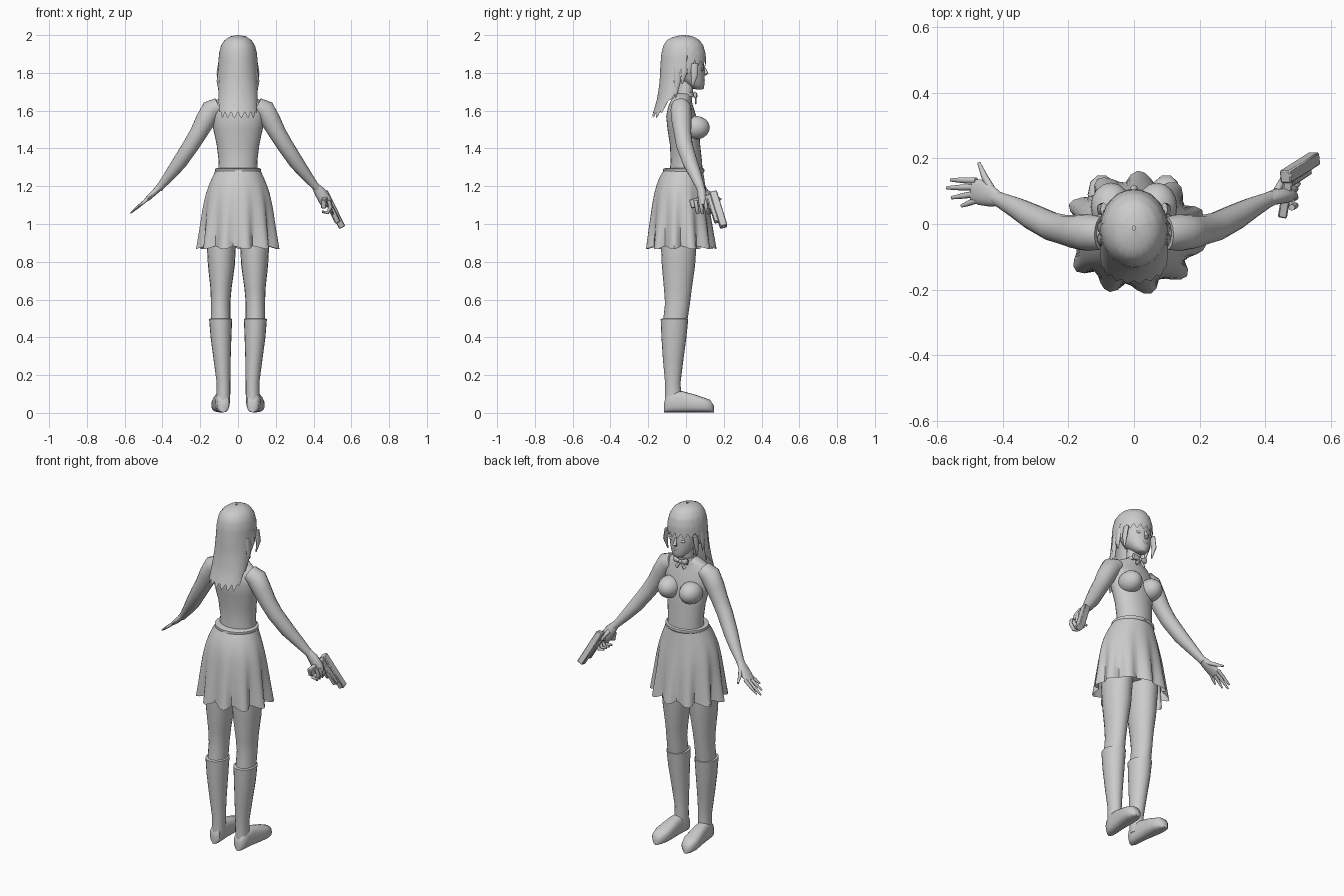
import bpy, bmesh, math
from mathutils import Vector

grey = bpy.data.materials.new("plain_grey")
grey.diffuse_color = (0.6, 0.6, 0.6, 1)
X, Y, Z = Vector((1, 0, 0)), Vector((0, 1, 0)), Vector((0, 0, 1))


def finish(name, bm, angle=50):
    bmesh.ops.recalc_face_normals(bm, faces=bm.faces[:])
    me = bpy.data.meshes.new(name)
    bm.to_mesh(me)
    bm.free()
    ob = bpy.data.objects.new(name, me)
    bpy.context.collection.objects.link(ob)
    me.materials.append(grey)
    bpy.ops.object.select_all(action='DESELECT')
    ob.select_set(True)
    bpy.context.view_layer.objects.active = ob
    bpy.ops.object.shade_smooth_by_angle(angle=math.radians(angle))
    return ob


def skin(name, rows, caps=True, angle=50):
    """Bridge closed rings of points."""
    bm = bmesh.new()
    vs = [[bm.verts.new(p) for p in r] for r in rows]
    n = len(vs[0])
    for a, b in zip(vs, vs[1:]):
        for i in range(n):
            j = (i + 1) % n
            bm.faces.new((a[i], a[j], b[j], b[i]))
    if caps:
        bm.faces.new(vs[0])
        bm.faces.new(vs[-1])
    return finish(name, bm, angle)


def tube(name, pts, up=Y, axes=None, n=16, power=1.0):
    """Points are (x, y, z, half width, half depth); axes fixes the ring plane."""
    cs = [Vector(p[:3]) for p in pts]
    rows = []
    for k, p in enumerate(pts):
        if axes:
            side, top = axes
        else:
            t = (cs[min(k + 1, len(cs) - 1)] - cs[max(k - 1, 0)]).normalized()
            side = t.cross(up).normalized()
            top = side.cross(t)
        row = []
        for i in range(n):
            a = math.tau * i / n
            c, s = math.cos(a), math.sin(a)
            c = math.copysign(abs(c) ** power, c)
            s = math.copysign(abs(s) ** power, s)
            row.append(cs[k] + side * (c * p[3]) + top * (s * p[4]))
        rows.append(row)
    return skin(name, rows)


def ball(name, loc, size):
    bm = bmesh.new()
    bmesh.ops.create_uvsphere(bm, u_segments=16, v_segments=10, radius=1)
    for v in bm.verts:
        v.co = Vector(loc) + Vector([c * s for c, s in zip(v.co, size)])
    return finish(name, bm)


def table(rows, z):
    """Interpolate a table whose first column falls in height."""
    for a, b in zip(rows, rows[1:]):
        if z >= b[0]:
            f = (a[0] - z) / (a[0] - b[0])
            return [p + (q - p) * f for p, q in zip(a, b)]
    return rows[-1]


def beam(name, start, end, up, w, h):
    """Square-edged bar between two points."""
    s, e = Vector(start), Vector(end)
    t = (e - s).normalized()
    side = t.cross(Vector(up)).normalized()
    top = side.cross(t)
    rows = [[c + side * i * w + top * j * h for i, j in ((1, 1), (1, -1), (-1, -1), (-1, 1))]
            for c in (s, e)]
    ob = skin(name, rows, angle=30)
    m = ob.modifiers.new("edges", 'BEVEL')
    m.width = 0.004
    return ob


# torso, neck and head
tube("torso", [(0, 0, 1.24, .108, .09), (0, .002, 1.33, .102, .083), (0, -.005, 1.42, .113, .08),
               (0, -.014, 1.5, .13, .084), (0, -.025, 1.57, .142, .08), (0, -.028, 1.62, .142, .067),
               (0, -.025, 1.66, .11, .052), (0, -.012, 1.69, .05, .042)], axes=(X, Y), n=28)
tube("neck", [(0, -.015, 1.64, .052, .045), (0, -.005, 1.69, .04, .04), (0, .005, 1.78, .04, .042)],
     axes=(X, Y))
tube("head", [(0, .072, 1.712, .012, .014), (0, .062, 1.718, .03, .032), (0, .048, 1.74, .05, .05),
              (0, .025, 1.775, .07, .073), (0, .012, 1.82, .082, .086), (0, .002, 1.88, .088, .092),
              (0, -.01, 1.94, .07, .08), (0, -.015, 1.97, .03, .04)], axes=(X, Y), n=24)
tube("nose", [(0, .092, 1.835, .005, .006), (0, .103, 1.81, .009, .01), (0, .107, 1.797, .012, .012),
              (0, .097, 1.785, .008, .006)], axes=(X, Y), n=8)
ball("lips", (0, .092, 1.762), (.02, .008, .007))

# hair: dome and long back fall, cut to a jagged hem
HAIR = [(2.0, .004, -.02, -.005), (1.994, .04, -.06, .035), (1.975, .07, -.1, .07),
        (1.945, .09, -.12, .092), (1.9, .101, -.131, .104), (1.83, .105, -.136, .107),
        (1.75, .104, -.14, .06), (1.66, .104, -.153, 0), (1.56, .107, -.183, -.04)]
N = 72
hems = []
for i in range(N):
    s = math.sin(math.tau * i / N)
    jag = (0, .5, 1, .35)[i % 4]
    if s > .45:
        hems.append(1.835 + .03 * jag)
    elif s > .1:
        hems.append(1.79 + .03 * jag)
    else:
        hems.append(1.56 + .035 * jag + max(0, s + .5) * .2)
rows = []
for k in range(19):
    row = []
    for i in range(N):
        a = math.tau * i / N
        f = k / 18
        z = 2.0 - (2.0 - hems[i]) * (f ** 1.6)
        _, rx, yb, yf = table(HAIR, z)
        row.append((rx * math.cos(a), (yb + yf) / 2 + (yf - yb) / 2 * math.sin(a), z))
    rows.append(row)
skin("hair", rows, caps=False)

# pleated skirt with waistband
SKIRT = [(1.285, .118, -.118, .09), (1.25, .135, -.14, .095), (1.18, .164, -.165, .105),
         (1.1, .181, -.178, .118), (.99, .192, -.19, .132), (.875, .203, -.2, .145)]
rows = []
for k in range(11):
    z = 1.285 - .041 * k
    _, rx, yb, yf = table(SKIRT, z)
    row = []
    for i in range(66):
        a = math.tau * i / 66
        fold = (-1, -.7, .1, .8, 1, .3)[i % 6]
        r = 1 + .1 * (k / 10) ** 1.5 * fold
        zz = z - .008 * (k / 10) * fold
        row.append((rx * r * math.cos(a), (yb + yf) / 2 + (yf - yb) / 2 * r * math.sin(a), zz))
    rows.append(row)
skin("skirt", rows, caps=False)
tube("waistband", [(0, -.012, 1.272, .117, .103), (0, -.012, 1.28, .123, .11),
                   (0, -.012, 1.292, .121, .108), (0, -.01, 1.297, .108, .096)], axes=(X, Y), n=28)
tube("pelvis", [(0, -.02, 1.27, .1, .085), (0, -.03, 1.12, .155, .11), (0, -.03, 1.0, .14, .1),
                (0, -.03, .95, .06, .06)], axes=(X, Y), n=24)

# neck bow and collar
tube("collar", [(0, -.008, 1.675, .055, .05), (0, -.003, 1.695, .047, .046)], axes=(X, Y))
ball("bow_knot", (0, .05, 1.677), (.011, .011, .011))

for s, tag in ((1, "right"), (-1, "left")):
    # face and neck details
    ball(tag + "_eye", (s * .036, .085, 1.818), (.018, .007, .008))
    tube(tag + "_bow_loop", [(0, .05, 1.677, .004, .007), (s * .022, .053, 1.68, .008, .014),
                             (s * .044, .048, 1.684, .008, .019)], axes=(Y, Z), n=8)
    tube(tag + "_bow_tail", [(0, .05, 1.677, .005, .004), (s * .028, .052, 1.64, .011, .004)], n=8)
    # side locks
    for k, (y, top, tip) in enumerate(((.045, 1.85, 1.725), (-.01, 1.87, 1.74), (-.045, 1.84, 1.67))):
        tube(f"{tag}_lock_{k}", [(s * .092, y, top, .01, .02), (s * .102, y, (top + tip) / 2, .011, .018),
                                 (s * .095, y - .01, tip, .002, .003)], axes=(X, Y), n=8)
    # bust
    ball(tag + "_breast", (s * .07, .052, 1.51), (.062, .074, .062))

    # legs, tall boots and shoes
    tube(tag + "_leg", [(s * .083, -.035, 1.08, .078, .095), (s * .088, -.038, .92, .079, .096),
                        (s * .088, -.04, .78, .071, .088), (s * .09, -.043, .66, .056, .074),
                        (s * .092, -.045, .58, .051, .066), (s * .092, -.058, .48, .052, .064)],
         axes=(X, Y), n=20)
    tube(tag + "_boot", [(s * .092, -.06, .5, .053, .063), (s * .092, -.061, .497, .061, .073),
                         (s * .09, -.064, .4, .055, .066), (s * .084, -.068, .28, .045, .054),
                         (s * .077, -.07, .16, .036, .041), (s * .077, -.069, .1, .036, .043),
                         (s * .078, -.068, .05, .036, .044)], axes=(X, Y), n=20)
    foot = [(-.116, .015, .025), (-.105, .032, .045), (-.07, .037, .056), (-.02, .038, .056),
            (.04, .045, .048), (.09, .047, .04), (.128, .036, .033), (.147, .014, .018)]
    tube(tag + "_shoe", [(s * (.078 + .02 * (y + .116) / .26), y, h + .003, w, h) for y, w, h in foot],
         axes=(X, Z), power=.75, n=20)

    # arms
    tube(tag + "_arm", [(s * .1, -.028, 1.625, .045, .05), (s * .14, -.026, 1.605, .056, .056),
                        (s * .175, -.024, 1.545, .052, .052), (s * .21, -.018, 1.48, .046, .046),
                        (s * .25, -.008, 1.415, .043, .044), (s * .31, .022, 1.325, .039, .04),
                        (s * .36, .05, 1.26, .03, .032), (s * .405, .072, 1.205, .021, .024),
                        (s * .42, .079, 1.187, .02, .023)])

# open left hand
palm_up = Vector((-.7, 0, .7))
tube("left_palm", [(-.408, .074, 1.203, .02, .018), (-.435, .085, 1.175, .033, .016),
                   (-.47, .097, 1.142, .039, .014), (-.492, .102, 1.122, .034, .009)], up=palm_up, n=12)
tips = ((-.525, .055, 1.092), (-.555, .08, 1.07), (-.57, .11, 1.057), (-.558, .134, 1.067))
for k, tip in enumerate(tips):
    base = Vector((-.48, .072 + .02 * k, 1.132))
    mid = (base + Vector(tip)) / 2
    tube(f"left_finger_{k}", [(*base, .01, .009), (*mid, .009, .008), (*tip, .005, .004)], up=palm_up, n=8)
tube("left_thumb", [(-.43, .1, 1.175, .013, .012), (-.455, .145, 1.15, .01, .01),
                    (-.472, .186, 1.13, .005, .005)], up=palm_up, n=8)

# gripping right hand
tube("right_palm", [(.408, .074, 1.203, .02, .019), (.433, .083, 1.17, .03, .024),
                    (.462, .088, 1.125, .034, .024), (.475, .088, 1.095, .026, .016)], n=12)
for k in range(4):
    y = .05 + .025 * k
    tube(f"right_finger_{k}", [(.48, y, 1.125, .01, .01), (.49, y + .006, 1.09, .011, .01),
                               (.475, y + .012, 1.06, .01, .01), (.445, y + .01, 1.065, .006, .006)],
         n=8)
tube("right_thumb", [(.435, .1, 1.165, .012, .012), (.45, .13, 1.14, .01, .01),
                     (.468, .145, 1.105, .006, .006)], n=8)

# handgun
beam("gun_slide", (.46, .143, 1.168), (.55, .2, .985), Y, .018, .02)
beam("gun_frame", (.462, .122, 1.145), (.528, .165, 1.01), Y, .015, .014)
beam("gun_grip", (.472, .145, 1.14), (.452, .024, 1.105), Z, .014, .024)
beam("gun_trigger_guard", (.485, .1, 1.095), (.503, .125, 1.05), Y, .006, .006)
